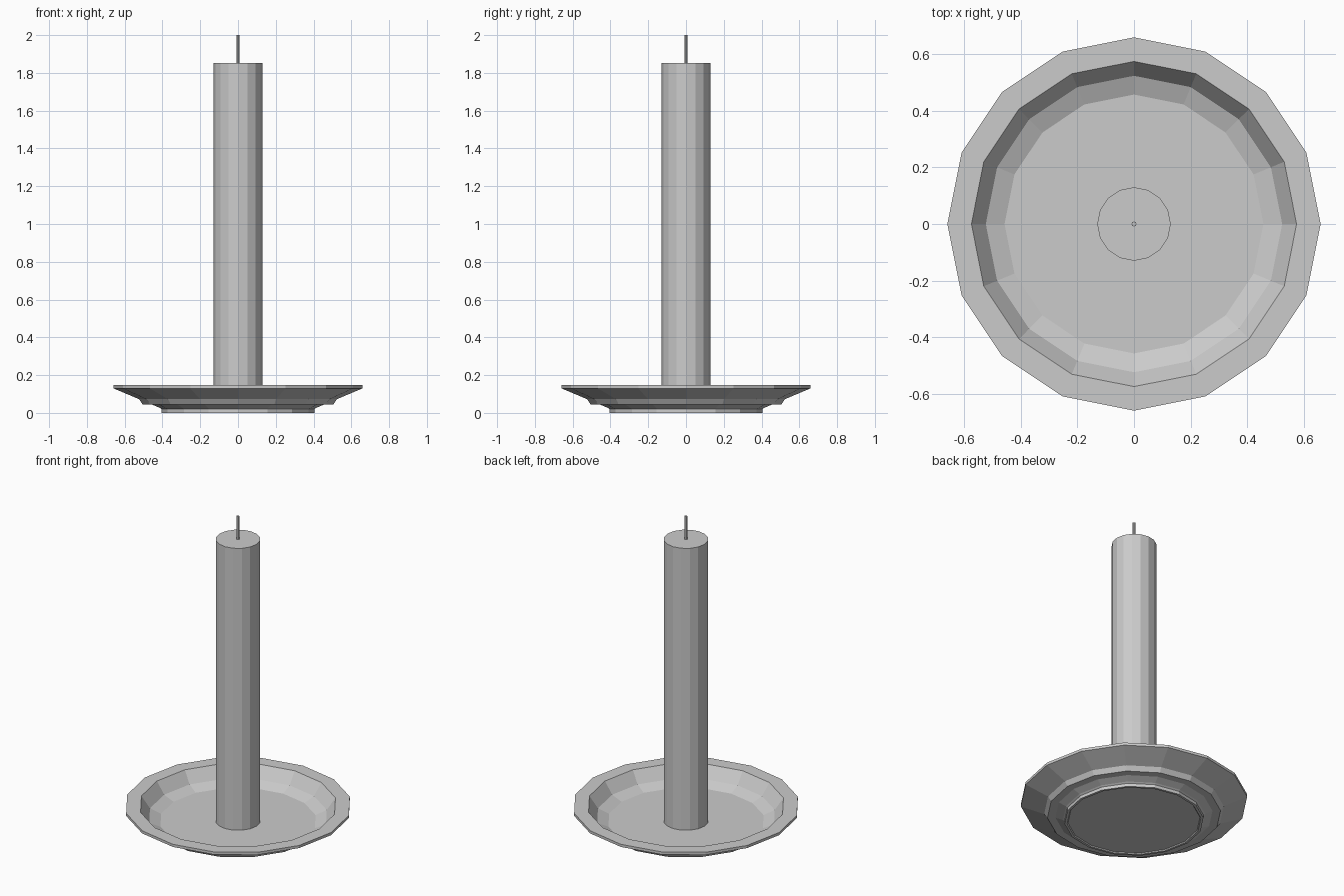
import bpy, bmesh, math

if "Cube" in bpy.data.objects:
    bpy.data.objects.remove(bpy.data.objects["Cube"])

def lathe(name, profile, sides):
    """Revolve an (r, z) profile, open at the axis, and cap both ends."""
    bm = bmesh.new()
    rings = []
    for r, z in profile:
        rings.append([bm.verts.new((r * math.cos(2 * math.pi * i / sides),
                                    r * math.sin(2 * math.pi * i / sides), z))
                      for i in range(sides)])
    for a, b in zip(rings, rings[1:]):
        for i in range(sides):
            j = (i + 1) % sides
            bm.faces.new((a[i], a[j], b[j], b[i]))
    bm.faces.new(rings[0][::-1])
    bm.faces.new(rings[-1])
    bmesh.ops.recalc_face_normals(bm, faces=bm.faces)
    mesh = bpy.data.meshes.new(name)
    bm.to_mesh(mesh)
    bm.free()
    ob = bpy.data.objects.new(name, mesh)
    bpy.context.collection.objects.link(ob)
    return ob

# Saucer: recessed underside, foot ring, flared outside, flat rim, sunken floor
lathe("saucer", [(0.385, 0.006), (0.39, 0.0), (0.405, 0.0), (0.405, 0.02),
                 (0.415, 0.027), (0.66, 0.13), (0.66, 0.147),
                 (0.575, 0.147), (0.505, 0.045)], 16)
# Candle and wick
lathe("candle", [(0.13, 0.04), (0.13, 1.853)], 16)
lathe("wick", [(0.009, 1.84), (0.009, 2.0)], 8)
